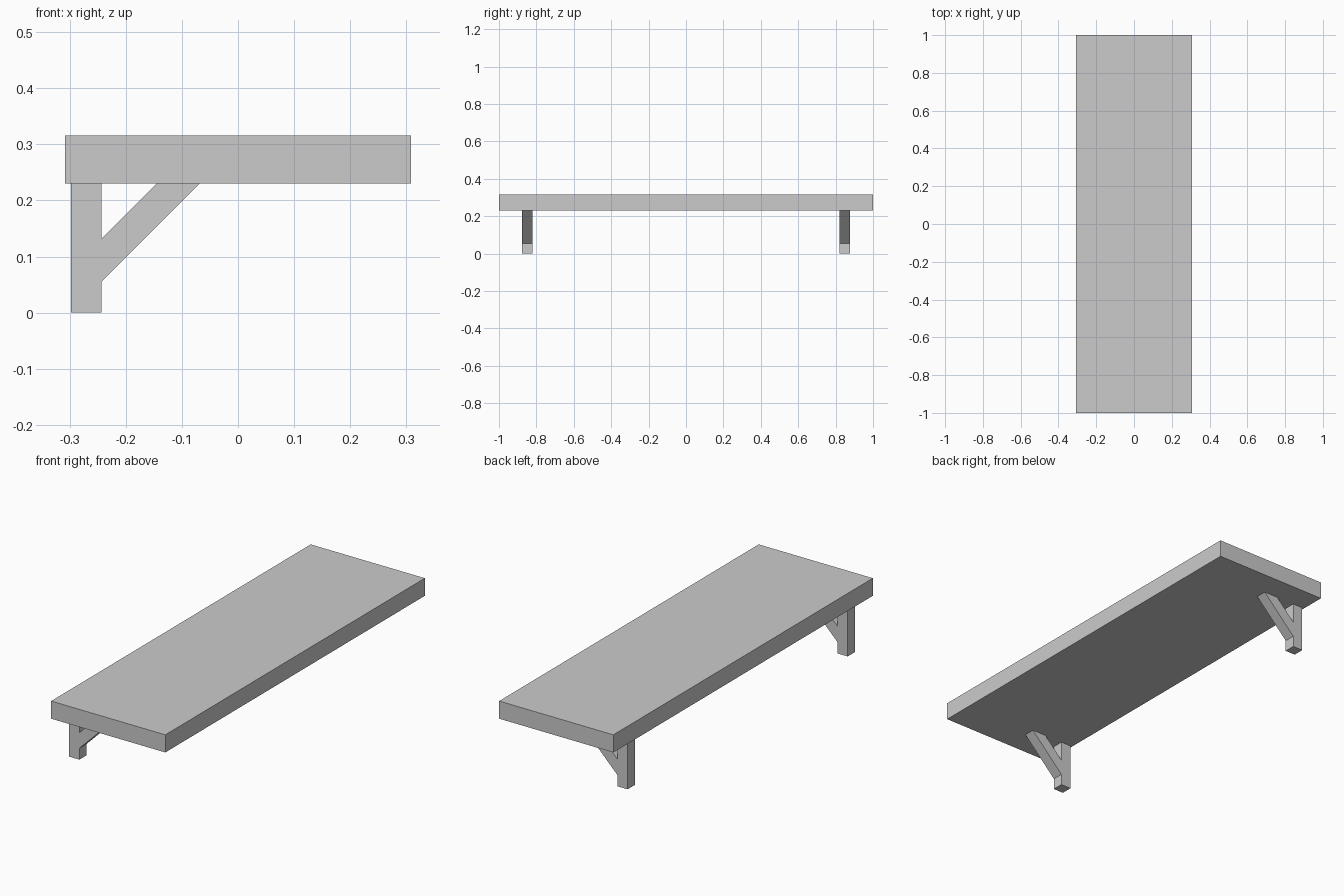
import bpy
import bmesh

cube = bpy.data.objects.get("Cube")
if cube:
    bpy.data.objects.remove(cube, do_unlink=True)

grey = bpy.data.materials.new("light_grey")
grey.use_nodes = True
colour = (0.6, 0.6, 0.6, 1)
grey.diffuse_color = colour
grey.node_tree.nodes["Principled BSDF"].inputs["Base Color"].default_value = colour


def extrude_profile(name, profile, y0, y1):
    """Solid made from an (x, z) outline drawn out along y."""
    bm = bmesh.new()
    face = bm.faces.new([bm.verts.new((x, y0, z)) for x, z in profile])
    side = bmesh.ops.extrude_face_region(bm, geom=[face])
    moved = [v for v in side["geom"] if isinstance(v, bmesh.types.BMVert)]
    bmesh.ops.translate(bm, verts=moved, vec=(0, y1 - y0, 0))
    bmesh.ops.recalc_face_normals(bm, faces=bm.faces[:])
    mesh = bpy.data.meshes.new(name)
    bm.to_mesh(mesh)
    bm.free()
    mesh.materials.append(grey)
    obj = bpy.data.objects.new(name, mesh)
    bpy.context.collection.objects.link(obj)


def rectangle(x0, x1, z0, z1):
    return [(x0, z0), (x1, z0), (x1, z1), (x0, z1)]


shelf_bottom, shelf_top = 0.23, 0.316
post_back, post_front = -0.298, -0.243

# Shelf board
extrude_profile("shelf_board", rectangle(-0.308, 0.308, shelf_bottom, shelf_top), -1, 1)

# Two wall brackets: upright post and 45 degree brace
brace = [(post_front, 0.055), (-0.068, shelf_bottom),
         (-0.145, shelf_bottom), (post_front, 0.132)]
for label, centre in (("front", -0.848), ("back", 0.848)):
    y0, y1 = centre - 0.0275, centre + 0.0275
    extrude_profile(label + "_bracket_post",
                    rectangle(post_back, post_front, 0, shelf_bottom), y0, y1)
    extrude_profile(label + "_bracket_brace", brace, y0, y1)
